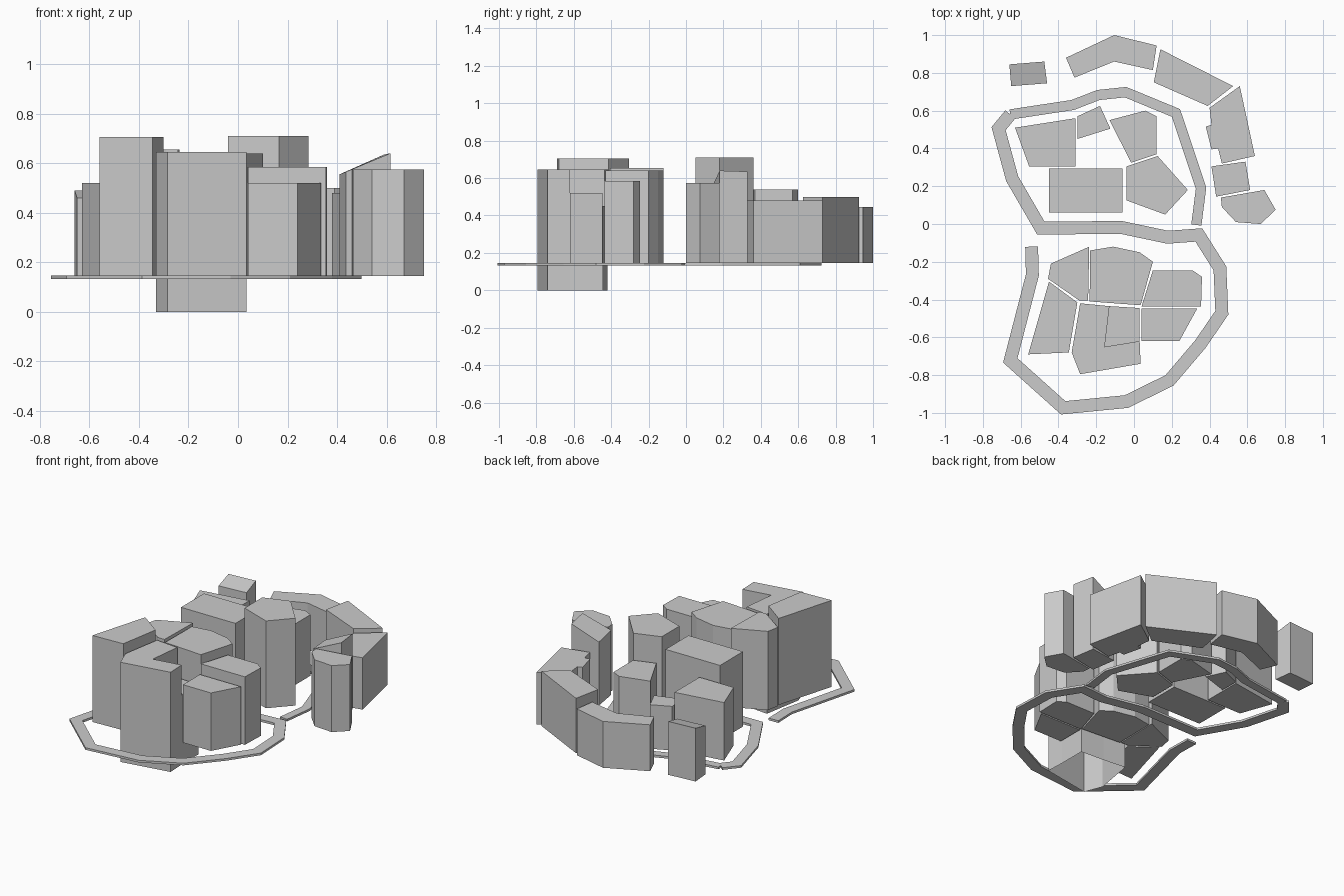
import bpy, bmesh
from mathutils import Vector

if "Cube" in bpy.data.objects:
    bpy.data.objects.remove(bpy.data.objects["Cube"])

BASE = 0.145


def finish(name, bm):
    bmesh.ops.remove_doubles(bm, verts=bm.verts, dist=1e-4)
    me = bpy.data.meshes.new(name)
    bm.to_mesh(me)
    bm.free()
    ob = bpy.data.objects.new(name, me)
    bpy.context.collection.objects.link(ob)
    return ob


def add_prism(bm, pts, z0, tops, top=True, bottom=True):
    """Extrude an outline from z0 up to one height, or one height per corner."""
    if not isinstance(tops, (list, tuple)):
        tops = [tops] * len(pts)
    n = len(pts)
    area = sum(pts[i - 1][0] * pts[i][1] - pts[i][0] * pts[i - 1][1] for i in range(n))
    if area < 0:
        pts, tops = pts[::-1], tops[::-1]
    lo = [bm.verts.new((x, y, z0)) for x, y in pts]
    hi = [bm.verts.new((x, y, h)) for (x, y), h in zip(pts, tops)]
    for i in range(n):
        bm.faces.new((lo[i - 1], lo[i], hi[i], hi[i - 1]))
    if top:
        bm.faces.new(hi)
    if bottom:
        bm.faces.new(lo[::-1])


def block(name, tops, *pts):
    bm = bmesh.new()
    add_prism(bm, list(pts), BASE, tops)
    return finish(name, bm)


def path_strip(name, half, pts):
    """Flat walkway with mitred corners along a centre line."""
    p = [Vector(q) for q in pts]
    left, right = [], []
    for i, q in enumerate(p):
        dirs = []
        if i > 0:
            dirs.append((q - p[i - 1]).normalized())
        if i < len(p) - 1:
            dirs.append((p[i + 1] - q).normalized())
        nrm = [Vector((-d.y, d.x)) for d in dirs]
        m = sum(nrm, Vector((0, 0))).normalized()
        m *= half / m.dot(nrm[0])
        left.append(tuple(q + m))
        right.append(tuple(q - m))
    bm = bmesh.new()
    add_prism(bm, left + right[::-1], 0.133, 0.147)
    return finish(name, bm)


# Northern cluster
block("north_west_block", 0.52, (-.63, .51), (-.31, .56), (-.31, .305), (-.555, .305))
block("north_low_block", 0.43, (-.30, .57), (-.18, .625), (-.125, .505), (-.30, .45))
block("north_centre_block", 0.54, (-.13, .55), (.06, .60), (.12, .57), (.12, .37), (-.015, .325))
block("north_tower", 0.71, (-.04, .305), (.125, .36), (.285, .18), (.165, .05), (-.04, .125))
block("north_square_block", 0.63, (-.45, .295), (-.06, .295), (-.06, .06), (-.45, .06))

# Outer arc of blocks
block("outer_west_block", [.49, .49, .46, .46],
      (-.66, .845), (-.475, .86), (-.46, .745), (-.65, .73))
block("outer_north_block", 0.445, (-.36, .88), (-.105, 1), (.12, .945),
      (.10, .815), (-.105, .86), (-.315, .775))
block("outer_north_east_block", 0.50, (.14, .925), (.525, .73), (.39, .625), (.105, .75))
block("outer_east_block", 0.48, (.56, .73), (.64, .36), (.465, .32), (.445, .40),
      (.41, .395), (.38, .515), (.41, .525), (.40, .615))
block("outer_sloped_block", [.555, .635, .64, .565],
      (.41, .305), (.59, .33), (.615, .18), (.435, .145))
block("outer_south_east_block", 0.575, (.46, .14), (.69, .18), (.75, .075),
      (.67, 0), (.54, .01), (.465, .09))

# Southern cluster
block("south_back_left_block", 0.655, (-.44, -.21), (-.237, -.12), (-.243, -.405),
      (-.29, -.405), (-.455, -.29))
block("south_back_block", 0.64, (-.232, -.14), (-.11, -.12), (.03, -.15), (.10, -.20),
      (.035, -.43), (-.235, -.41))
block("south_right_block", 0.585, (.10, -.245), (.31, -.245), (.36, -.28),
      (.355, -.437), (.04, -.437))
block("south_left_block", 0.705, (-.45, -.305), (-.30, -.415), (-.345, -.68), (-.56, -.69))
block("south_front_right_block", 0.52, (.04, -.447), (.335, -.447), (.24, -.62), (.04, -.62))

# Front tower: open-bottomed, reaching the ground, with a stepped corner terrace
a, b, c, d = (-.13, -.435), (.03, -.445), (.03, -.62), (-.155, -.65)
shell = [(.035, -.74), (-.285, -.795), (-.33, -.68), (-.285, -.42)]
bm = bmesh.new()
add_prism(bm, [a, b, c] + shell, 0, 0.45, top=False, bottom=False)
add_prism(bm, [a, d, c] + shell, 0.45, 0.645, bottom=False)
bm.faces.new([bm.verts.new((x, y, 0.45)) for x, y in (a, d, c, b)])
finish("front_tower", bm)

# Raised walkways
path_strip("north_walkway", 0.027, [(-.655, .58), (-.325, .63), (-.188, .683), (-.045, .698),
                                    (.222, .588), (.355, .19), (.33, -.005)])
path_strip("long_walkway", 0.034, [(-.655, .58), (-.717, .505), (-.645, .24), (-.493, -.022),
                                   (-.068, -.018), (.178, -.07), (.343, -.058), (.455, -.235),
                                   (.465, -.47), (.352, -.635), (.188, -.828), (-.04, -.94),
                                   (-.375, -.973), (-.655, -.722), (-.538, -.27), (-.542, -.12)])
